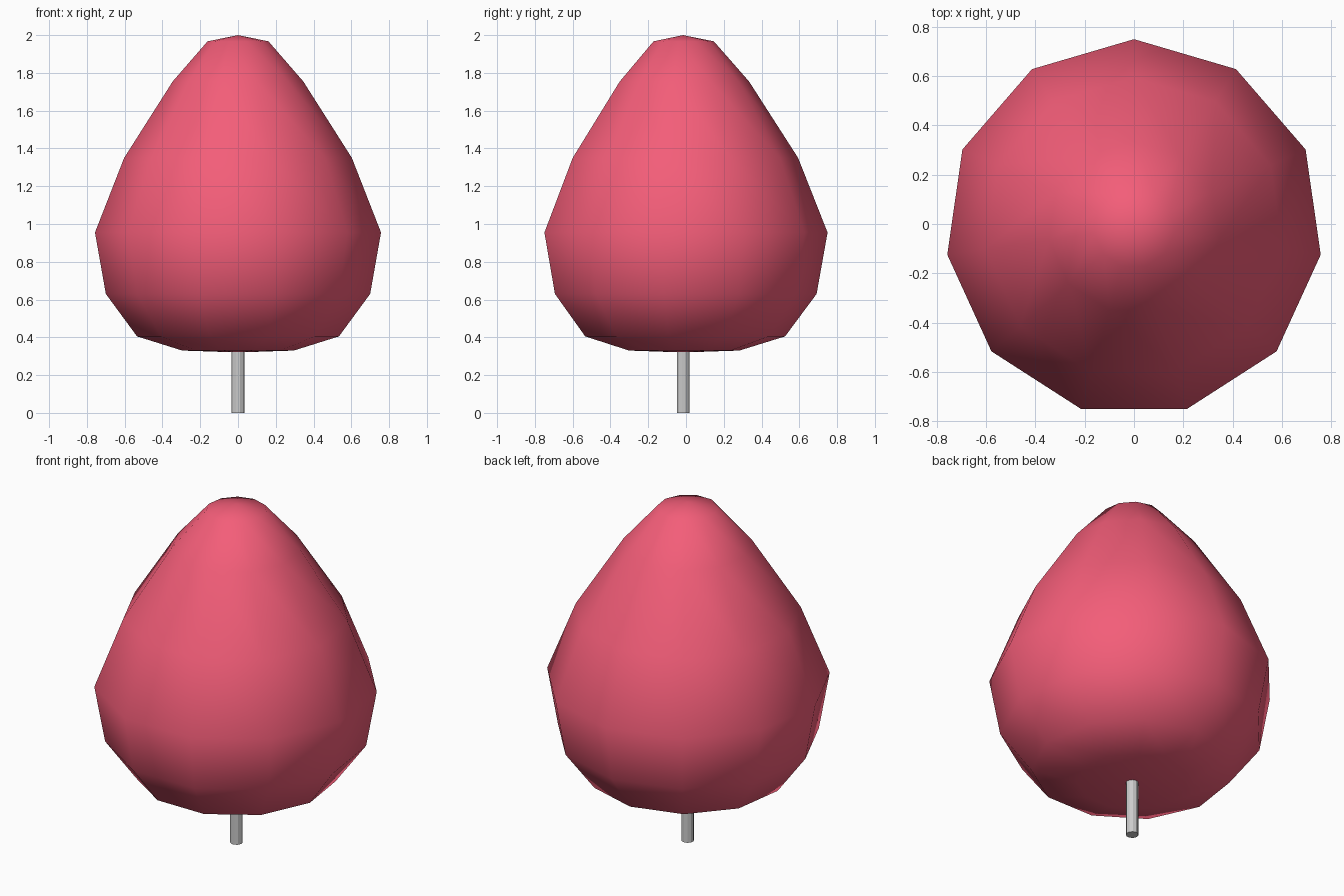
import bpy, bmesh, math

if "Cube" in bpy.data.objects:
    bpy.data.objects.remove(bpy.data.objects["Cube"])

SIDES = 11
CENTRE_Y = -0.0155


def lathe(name, profile, bottom, top):
    """Spin (radius, z) rings about z; close both ends with a fan to a pole."""
    bm = bmesh.new()
    rings = []
    for r, z in profile:
        rings.append([bm.verts.new((r * math.sin(2 * math.pi * i / SIDES),
                                    r * math.cos(2 * math.pi * i / SIDES), z))
                      for i in range(SIDES)])
    low, high = bm.verts.new((0, 0, bottom)), bm.verts.new((0, 0, top))
    for i in range(SIDES):
        j = (i + 1) % SIDES
        bm.faces.new((low, rings[0][i], rings[0][j]))
        bm.faces.new((high, rings[-1][j], rings[-1][i]))
        for a, b in zip(rings, rings[1:]):
            bm.faces.new((a[i], b[i], b[j], a[j]))
    bmesh.ops.recalc_face_normals(bm, faces=bm.faces)
    mesh = bpy.data.meshes.new(name)
    bm.to_mesh(mesh)
    bm.free()
    obj = bpy.data.objects.new(name, mesh)
    obj.location.y = CENTRE_Y
    bpy.context.collection.objects.link(obj)
    return obj


# Teardrop crown, smooth shaded
crown = lathe("crown", [(0.298, 0.33), (0.54, 0.405), (0.707, 0.63), (0.765, 0.955),
                        (0.609, 1.35), (0.349, 1.755), (0.163, 1.967)], 0.32, 2.0)
crown.data.shade_smooth()
pink = bpy.data.materials.new("pink")
pink.diffuse_color = (0.90, 0.11, 0.19, 1)
pink.use_nodes = True
pink.node_tree.nodes["Principled BSDF"].inputs["Base Color"].default_value = pink.diffuse_color
crown.data.materials.append(pink)

# Thin faceted trunk, ending just inside the crown
trunk = lathe("trunk", [(0.034, 0.0), (0.034, 0.36)], 0.0, 0.36)
